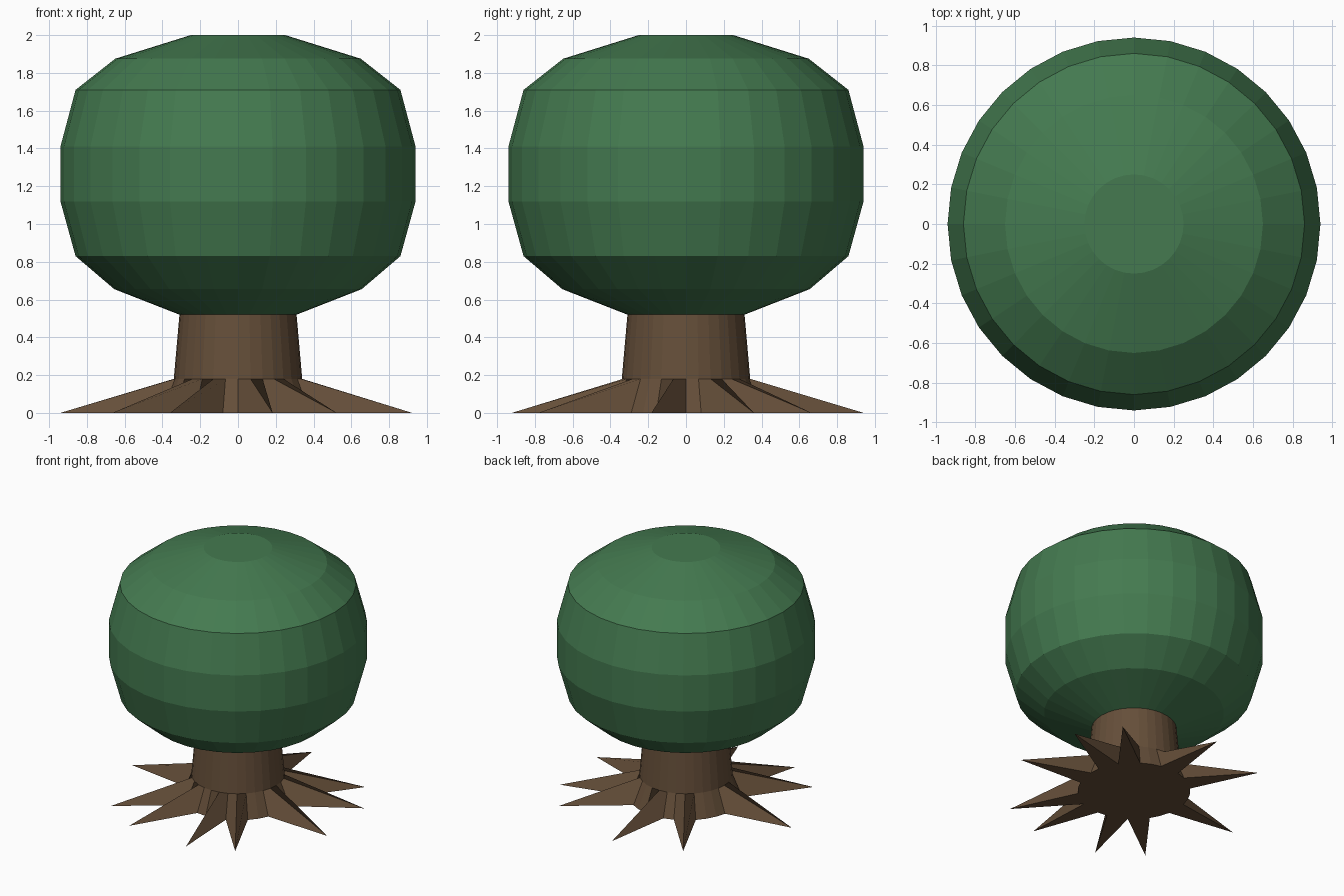
import bpy, bmesh, math

if "Cube" in bpy.data.objects:
    bpy.data.objects.remove(bpy.data.objects["Cube"])

SIDES = 32


def material(name, rgb):
    m = bpy.data.materials.new(name)
    m.diffuse_color = (*rgb, 1)
    m.use_nodes = True
    m.node_tree.nodes["Principled BSDF"].inputs["Base Color"].default_value = m.diffuse_color
    return m


def lathe(name, rings, mat):
    """Closed solid from rings of (radius function or number, z), bottom to top."""
    bm = bmesh.new()
    loops = []
    for radius, z in rings:
        loop = []
        for i in range(SIDES):
            a = 2 * math.pi * i / SIDES
            r = radius(i) if callable(radius) else radius
            loop.append(bm.verts.new((r * math.cos(a), r * math.sin(a), z)))
        loops.append(loop)
    for low, high in zip(loops, loops[1:]):
        for i in range(SIDES):
            j = (i + 1) % SIDES
            bm.faces.new((low[i], low[j], high[j], high[i]))
    bottom = bm.faces.new(loops[0][::-1])
    bm.faces.new(loops[-1])
    # the bottom may be star shaped and the root sides are bent quads
    bmesh.ops.triangulate(bm, faces=[bottom])
    bmesh.ops.recalc_face_normals(bm, faces=bm.faces)
    me = bpy.data.meshes.new(name)
    bm.to_mesh(me)
    bm.free()
    me.materials.append(mat)
    ob = bpy.data.objects.new(name, me)
    bpy.context.collection.objects.link(ob)
    return ob


bark = material("bark brown", (0.13, 0.077, 0.041))
leaf = material("leaf green", (0.058, 0.195, 0.08))

# trunk with pointed roots spreading at irregular steps around the base
root_steps = {2, 4, 8, 11, 16, 20, 22, 25, 27, 31}
lathe("trunk_and_roots", [
    (lambda i: 0.94 if i in root_steps else 0.41, 0.0),
    (0.34, 0.18),
    (0.31, 0.52),
], bark)

# rounded leafy crown
lathe("crown", [
    (0.31, 0.52), (0.655, 0.655), (0.86, 0.83), (0.94, 1.12),
    (0.94, 1.41), (0.86, 1.71), (0.65, 1.875), (0.25, 2.0),
], leaf)
